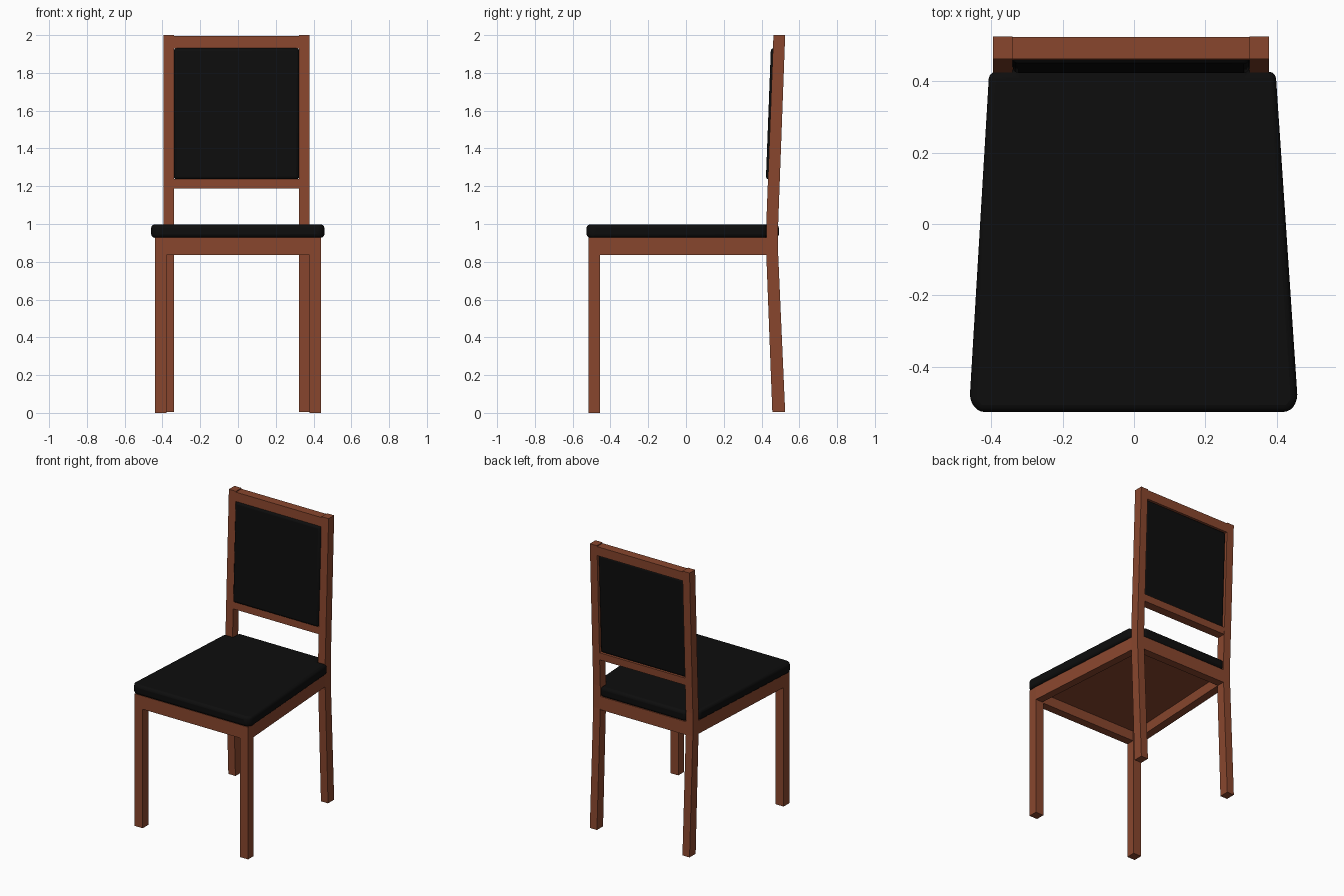
import bpy, bmesh
from mathutils import Vector

if "Cube" in bpy.data.objects:
    bpy.data.objects.remove(bpy.data.objects["Cube"])


def material(name, rgb):
    m = bpy.data.materials.new(name)
    m.diffuse_color = (*rgb, 1)
    m.use_nodes = True
    m.node_tree.nodes["Principled BSDF"].inputs["Base Color"].default_value = m.diffuse_color
    return m


WOOD = material("reddish brown wood", (0.25, 0.062, 0.027))
BLACK = material("black upholstery", (0.004, 0.004, 0.004))


def prism(name, outline, offset, mat, bevel=0):
    """Extrude a closed 3D outline along offset, optionally rounding its edges."""
    bm = bmesh.new()
    face = bm.faces.new([bm.verts.new(p) for p in outline])
    res = bmesh.ops.extrude_face_region(bm, geom=[face])
    verts = [g for g in res["geom"] if isinstance(g, bmesh.types.BMVert)]
    bmesh.ops.translate(bm, verts=verts, vec=Vector(offset))
    bmesh.ops.recalc_face_normals(bm, faces=bm.faces)
    me = bpy.data.meshes.new(name)
    bm.to_mesh(me)
    bm.free()
    ob = bpy.data.objects.new(name, me)
    bpy.context.collection.objects.link(ob)
    me.materials.append(mat)
    if bevel:
        mod = ob.modifiers.new("rounded edges", "BEVEL")
        mod.width, mod.segments = bevel, 3
        bpy.context.view_layer.objects.active = ob
        ob.select_set(True)
        bpy.ops.object.shade_smooth_by_angle(angle=0.6)
        ob.select_set(False)
    return ob


def plan(name, pts, z0, z1, mat, bevel=0):
    return prism(name, [(x, y, z0) for x, y in pts], (0, 0, z1 - z0), mat, bevel)


def lean(z):
    """Front surface (y) of the back posts above the seat."""
    return 0.425 + 0.038 * (z - 1.0)


def leaning(name, x0, x1, z0, z1, front, back, mat, bevel=0):
    pts = [(x0, lean(z0) + front, z0), (x0, lean(z0) + back, z0),
           (x0, lean(z1) + back, z1), (x0, lean(z1) + front, z1)]
    return prism(name, pts, (x1 - x0, 0, 0), mat, bevel)


L0, L1, R0, R1 = -0.395, -0.34, 0.324, 0.379   # back post sides
Z0, Z1 = 0.835, 0.928                          # seat frame heights

# Bent back posts
side = [(0.457, 0.005), (0.525, 0.005), (0.488, 0.84), (0.488, 1.0),
        (0.525, 2.0), (0.463, 2.0), (0.425, 1.0), (0.425, 0.84)]
for label, a, b in (("left", L0, L1), ("right", R0, R1)):
    prism(label + "_back_post", [(a, y, z) for y, z in side], (b - a, 0, 0), WOOD)

# Front legs and tapering side aprons
for label, s, back_x in (("left", -1, L0), ("right", 1, R1)):
    a, b = s * 0.44, s * 0.378
    plan(label + "_front_leg", [(a, -0.517), (b, -0.517), (b, -0.454), (a, -0.454)], 0, Z1, WOOD)
    plan(label + "_apron", [(a, -0.454), (a - s * 0.055, -0.454),
                            (back_x - s * 0.055, 0.427), (back_x, 0.427)], Z0, Z1, WOOD)

# Front and back aprons, seat board
plan("front_apron", [(-0.378, -0.517), (0.378, -0.517), (0.378, -0.46), (-0.378, -0.46)], Z0, Z1, WOOD)
plan("back_apron", [(L1, 0.43), (R0, 0.43), (R0, 0.487), (L1, 0.487)], Z0, Z1, WOOD)
plan("seat_board", [(-0.40, -0.47), (0.40, -0.47), (0.345, 0.44), (-0.36, 0.44)], 0.905, 0.926, WOOD)

# Seat cushion, notched around the back posts
plan("seat_cushion", [(-0.435, -0.527), (0.435, -0.527), (0.459, -0.497), (0.397, 0.427),
                      (R0, 0.427), (R0, 0.492), (L1, 0.492), (L1, 0.427),
                      (-0.406, 0.427), (-0.461, -0.497)], 0.927, 0.998, BLACK, 0.026)

# Backrest rails and padded panel
leaning("top_rail", L1, R0, 1.93, 1.994, 0, 0.062, WOOD)
leaning("lower_rail", L1, R0, 1.187, 1.238, 0, 0.062, WOOD)
leaning("back_cushion", L1, R0, 1.236, 1.932, -0.011, 0.053, BLACK, 0.016)
